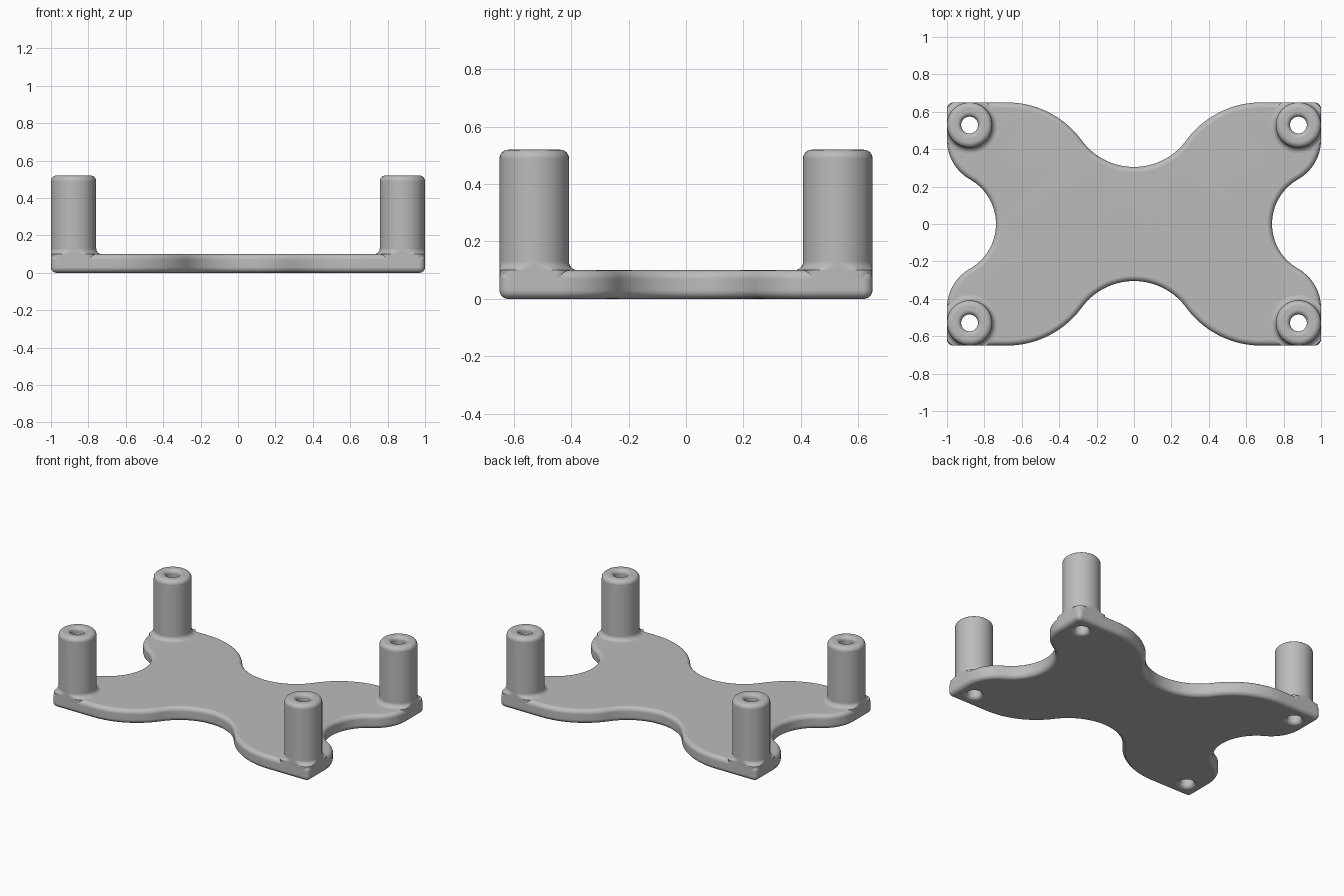
import bpy, bmesh
from math import sin, cos, pi, atan2, hypot
from mathutils import Vector

if "Cube" in bpy.data.objects:
    bpy.data.objects.remove(bpy.data.objects["Cube"])

HALF_X, HALF_Y = 1.0, 0.65
THICK, HEIGHT = 0.1, 0.52
ROUND, HOLE_R, HOLE_ROUND = 0.03, 0.045, 0.025
POST_X, POST_Y, POST_R = 0.879, 0.529, 0.121
CORNER = 0.034

grey = bpy.data.materials.new("plastic grey")
grey.use_nodes = True
grey.diffuse_color = (0.5, 0.5, 0.5, 1)
grey.node_tree.nodes["Principled BSDF"].inputs["Base Color"].default_value = (0.5, 0.5, 0.5, 1)


def arc(cx, cy, r, a0, a1, n):
    return [(cx + r * cos(a0 + (a1 - a0) * i / n), cy + r * sin(a0 + (a1 - a0) * i / n))
            for i in range(n + 1)]


def s_curve(run, rise, split):
    """Two tangent radii joining flat ends that are run apart and rise apart."""
    total = (run * run + rise * rise) / (2 * rise)
    return total * split, total * (1 - split)


def outline(d):
    """Plate outline, moved inward by d, as one closed loop."""
    # long-side notch
    r, big = s_curve(0.68, HALF_Y - 0.305, 0.41)
    notch, lobe = Vector((0, 0.305 + r)), Vector((0.68, HALF_Y - big))
    a = atan2(*(lobe - notch).yx)
    q = arc(*notch, r + d, -pi / 2, a, 20)
    q += arc(*lobe, big - d, a + pi, pi / 2, 20)[1:]
    # outer corner
    q += arc(HALF_X - CORNER, HALF_Y - CORNER, CORNER - d, pi / 2, 0, 6)
    # short-side notch
    r, big = s_curve(0.45, HALF_X - 0.738, 0.53)
    notch, lobe = Vector((0.738 + r, 0)), Vector((HALF_X - big, 0.45))
    a = atan2(*(notch - lobe).yx)
    q += arc(*lobe, big - d, 0, a, 14)
    q += arc(*notch, r + d, a + pi, pi, 14)[1:]
    loop = []
    for sx, sy in ((1, 1), (1, -1), (-1, -1), (-1, 1)):
        part = q if sx * sy > 0 else q[::-1]
        loop += [(sx * x, sy * y) for x, y in part[:-1]]
    return loop


def ring(bm, pts, z):
    return [bm.verts.new((x, y, z)) for x, y in pts]


def bridge(bm, rings):
    for a, b in zip(rings, rings[1:]):
        for i in range(len(a)):
            j = (i + 1) % len(a)
            bm.faces.new((a[i], a[j], b[j], b[i]))


def closed_edges(bm, loop):
    found = []
    for i, v in enumerate(loop):
        w = loop[(i + 1) % len(loop)]
        found.append(bm.edges.get((v, w)) or bm.edges.new((v, w)))
    return found


def finish(bm, name):
    bmesh.ops.recalc_face_normals(bm, faces=bm.faces)
    mesh = bpy.data.meshes.new(name)
    bm.to_mesh(mesh)
    bm.free()
    mesh.materials.append(grey)
    obj = bpy.data.objects.new(name, mesh)
    bpy.context.collection.objects.link(obj)
    bpy.ops.object.select_all(action='DESELECT')
    bpy.context.view_layer.objects.active = obj
    obj.select_set(True)
    bpy.ops.object.shade_smooth_by_angle(angle=0.7)
    obj.modifiers.new("even shading", 'WEIGHTED_NORMAL').keep_sharp = True
    return obj


CORNERS = [(sx, sy) for sx in (1, -1) for sy in (1, -1)]
STEPS = [pi / 2 * i / 6 for i in range(7)]

# base plate: rounded rim rings, caps pierced under each post
bm = bmesh.new()
rim = [(ROUND * (1 - sin(t)), ROUND * (1 - cos(t))) for t in STEPS]
levels = rim + [(d, THICK - z) for d, z in rim[::-1]]
rings = [ring(bm, outline(d), z) for d, z in levels]
bridge(bm, rings)
for loop, z in ((rings[0], 0), (rings[-1], THICK)):
    edges = closed_edges(bm, loop)
    for sx, sy in CORNERS:
        hole = arc(sx * POST_X, sy * POST_Y, HOLE_R + HOLE_ROUND, 0, 2 * pi, 48)[:-1]
        edges += closed_edges(bm, ring(bm, hole, z))
    bmesh.ops.triangle_fill(bm, use_beauty=True, edges=edges, normal=(0, 0, 1))
finish(bm, "base_plate")

# post section: bored hole, rounded top, flared foot sunk into the plate
bore = [(HOLE_R + HOLE_ROUND * (1 - sin(t)), HOLE_ROUND * (1 - cos(t))) for t in STEPS]
section = bore + [(r, HEIGHT - z) for r, z in bore[::-1]]
section += [(POST_R - ROUND * (1 - sin(t)), HEIGHT - ROUND * (1 - cos(t))) for t in STEPS]
section += [(POST_R + ROUND * (1 - cos(t)), THICK + ROUND * (1 - sin(t))) for t in STEPS]
section.append((POST_R + ROUND, THICK - ROUND))

for sx, sy in CORNERS:
    bm = bmesh.new()
    rings = []
    for r, z in section:
        pts = arc(POST_X, POST_Y, r, 0, 2 * pi, 48)[:-1]
        # trim the flared foot flush with the plate edges
        pts = [(sx * min(x, HALF_X), sy * min(y, HALF_Y)) for x, y in pts]
        rings.append(ring(bm, pts, z))
    bridge(bm, rings)
    name = ("back" if sy > 0 else "front") + ("_left" if sx > 0 else "_right") + "_post"
    finish(bm, name)
